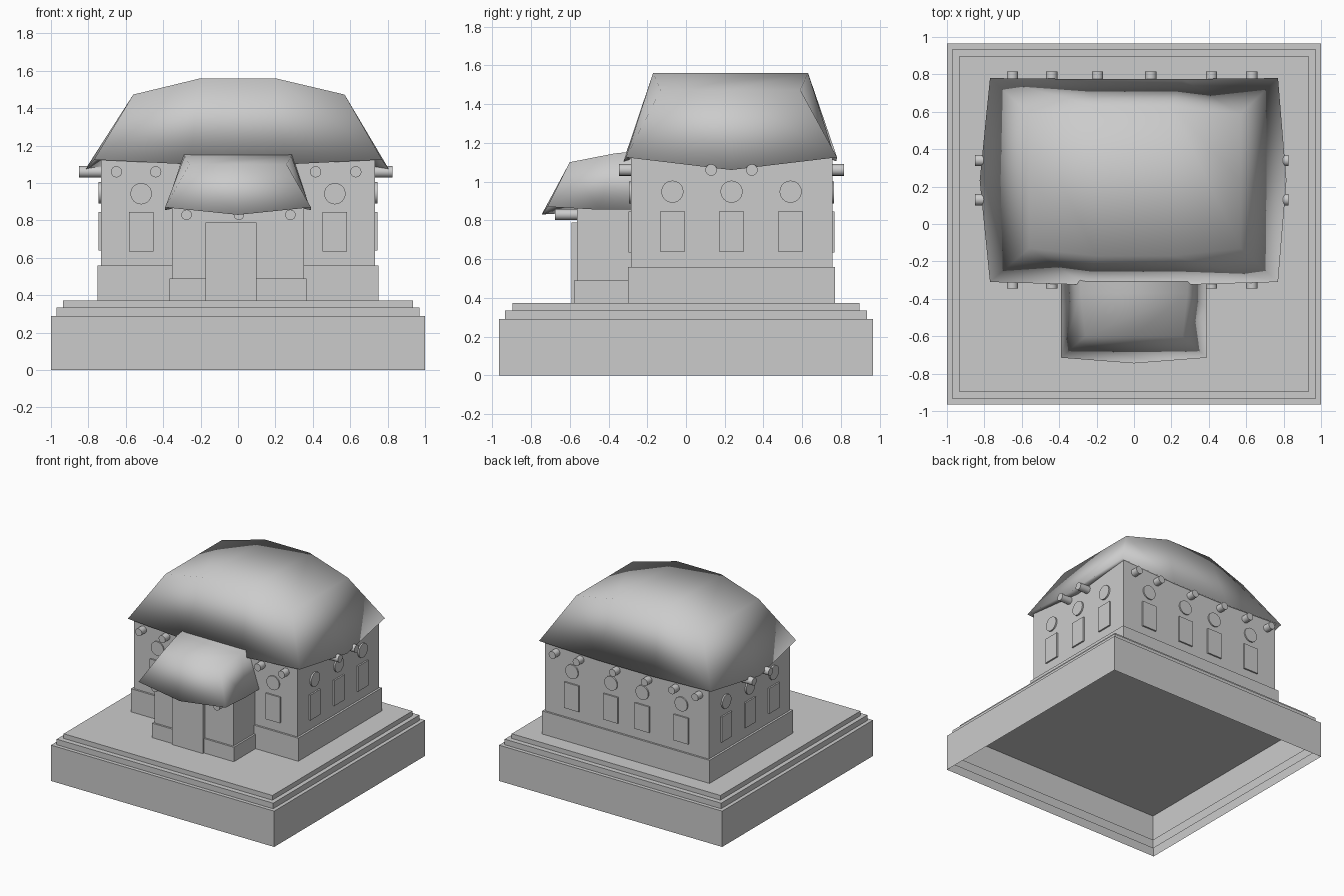
import bpy, bmesh
from mathutils import Vector

if "Cube" in bpy.data.objects:
    bpy.data.objects.remove(bpy.data.objects["Cube"])


def finish(name, bm, smooth=False):
    bmesh.ops.recalc_face_normals(bm, faces=bm.faces)
    me = bpy.data.meshes.new(name)
    bm.to_mesh(me)
    bm.free()
    for p in me.polygons:
        p.use_smooth = smooth
    ob = bpy.data.objects.new(name, me)
    bpy.context.collection.objects.link(ob)
    return ob


def box(name, x0, x1, y0, y1, z0, z1, open_bottom=False):
    bm = bmesh.new()
    bmesh.ops.create_cube(bm, size=1)
    for v in bm.verts:
        v.co = ((x0 + x1) / 2 + v.co.x * (x1 - x0), (y0 + y1) / 2 + v.co.y * (y1 - y0),
                (z0 + z1) / 2 + v.co.z * (z1 - z0))
    if open_bottom:
        low = [f for f in bm.faces if all(v.co.z < z0 + 1e-4 for v in f.verts)]
        bmesh.ops.delete(bm, geom=low, context='FACES_ONLY')
    return finish(name, bm)


def rod(name, start, end, r, sides):
    a, b = Vector(start), Vector(end)
    bpy.ops.mesh.primitive_cylinder_add(vertices=sides, radius=r, depth=(b - a).length, location=(a + b) / 2)
    ob = bpy.context.object
    ob.name = name
    ob.rotation_euler = (b - a).to_track_quat('Z', 'Y').to_euler()
    bpy.ops.object.shade_smooth_by_angle()
    return ob


def bridge(bm, a, b, closed):
    n = len(a)
    for i in range(n if closed else n - 1):
        j = (i + 1) % n
        bm.faces.new((a[i], a[j], b[j], b[i]))


# Plinth: three nested tiers of equal height, each open underneath
for name, x, y, z in (("plinth_lower", 1, .965, .29), ("plinth_middle", .97, .935, .335),
                      ("plinth_top", .935, .895, .373)):
    box(name, -x, x, -y, y, z - .29, z, True)

# House walls
box("wall_base", -.75, .75, -.30, .77, .373, .56, True)
box("walls", -.733, .733, -.285, .755, .56, 1.14, True)

# Porch walls and door
box("porch_base", -.367, .367, -.578, -.29, .373, .49, True)
box("porch_walls", -.352, .352, -.563, -.27, .49, .88, True)
box("door", -.175, .1, -.592, -.55, .373, .79)

# Main thatched roof: upper outline lofted to a sagging eave, then a thin underside
bm = bmesh.new()
cy = .233
upper = [(-.56, -.13, 1.473), (-.2, -.17, 1.56), (.2, -.17, 1.56), (.57, -.13, 1.473), (.57, cy, 1.473),
         (.57, .59, 1.473), (.2, .63, 1.56), (-.2, .63, 1.56), (-.56, .59, 1.473), (-.56, cy, 1.473)]
eave = [(-.77, -.31, 1.125), (-.26, -.325, 1.1), (.26, -.325, 1.1), (.77, -.31, 1.125), (.815, cy, 1.06),
        (.77, .78, 1.125), (.26, .775, 1.105), (-.26, .775, 1.105), (-.77, .78, 1.125), (-.825, cy, 1.06)]
U = [bm.verts.new(p) for p in upper]
E = [bm.verts.new(p) for p in eave]
I = [bm.verts.new((x * .9, cy + (y - cy) * .92, z + .015)) for x, y, z in eave]
bridge(bm, U, E, True)
bridge(bm, E, I, True)
bm.faces.new((U[1], U[2], U[6], U[7]))
bm.faces.new((U[0], U[1], U[7], U[8], U[9]))
bm.faces.new((U[2], U[3], U[4], U[5], U[6]))
finish("main_roof", bm, True)

# Porch roof, same construction, open at the back where it meets the main roof
bm = bmesh.new()
upper = [(-.29, -.27, 1.155), (-.285, -.37, 1.145), (-.26, -.6, 1.1), (0, -.6, 1.1),
         (.26, -.6, 1.1), (.285, -.37, 1.145), (.29, -.27, 1.155)]
eave = [(-.39, -.27, .855), (-.39, -.45, .855), (-.39, -.715, .87), (0, -.745, .83),
        (.39, -.715, .87), (.39, -.45, .855), (.39, -.27, .855)]
U = [bm.verts.new(p) for p in upper]
E = [bm.verts.new(p) for p in eave]
I = [bm.verts.new((x * .88, -.27 + (y + .27) * .64, z + .01)) for x, y, z in eave]
bridge(bm, U, E, False)
bridge(bm, E, I, False)
bm.faces.new((U[0], U[1], U[5], U[6]))
bm.faces.new((U[1], U[2], U[3], U[4], U[5]))
finish("porch_roof", bm, True)

# Projecting beam ends
for x in (-.65, -.44, -.195, .09, .415, .63):
    rod("beam_back", (x, .7, 1.06), (x, .815, 1.06), .03, 16)
    if abs(x) > .3:
        rod("beam_front", (x, -.345, 1.06), (x, -.23, 1.06), .03, 16)
for y in (.13, .34):
    rod("beam_right", (.68, y, 1.06), (.825, y, 1.06), .03, 16)
    rod("beam_left", (-.85, y, 1.06), (-.68, y, 1.06), .03, 16)
for x in (-.275, .005, .28):
    rod("beam_porch", (x, -.675, .83), (x, -.5, .83), .028, 16)

# Windows: a rectangular panel with a round one above
for sx in (-1, 1):
    x = sx * .518
    box("window_front", x - .065, x + .065, -.297, -.27, .635, .845)
    rod("round_window_front", (x, -.295, .943), (x, -.27, .943), .057, 24)
    for y in (-.07, .235, .54):
        a, b = sorted((sx * .72, sx * .745))
        box("window_side", a, b, y - .065, y + .065, .64, .845)
        rod("round_window_side", (a, y, .948), (b, y, .948), .057, 24)
for x in (-.49, -.14, .14, .49):
    box("window_back", x - .065, x + .065, .74, .767, .635, .845)
    rod("round_window_back", (x, .74, .943), (x, .765, .943), .057, 24)
